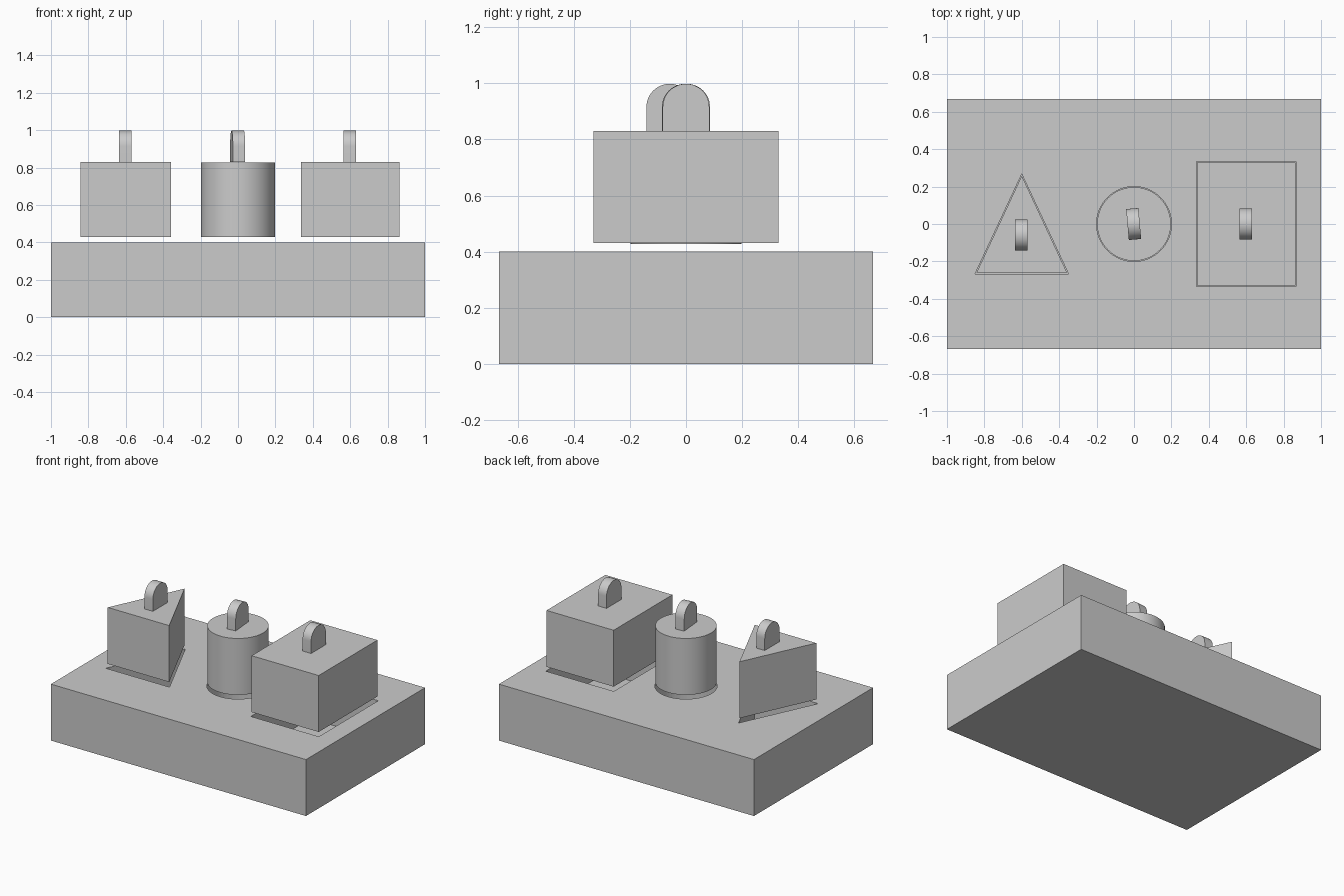
import bpy, bmesh
from math import cos, sin, pi, radians
from mathutils import Matrix

if "Cube" in bpy.data.objects:
    bpy.data.objects.remove(bpy.data.objects["Cube"])


def prism(name, pts, z0, z1):
    """Extrude a counter-clockwise xy outline from z0 to z1."""
    bm = bmesh.new()
    lo = [bm.verts.new((x, y, z0)) for x, y in pts]
    hi = [bm.verts.new((x, y, z1)) for x, y in pts]
    bm.faces.new(lo[::-1])
    bm.faces.new(hi)
    n = len(pts)
    for i in range(n):
        j = (i + 1) % n
        bm.faces.new((lo[i], lo[j], hi[j], hi[i]))
    me = bpy.data.meshes.new(name)
    bm.to_mesh(me)
    bm.free()
    ob = bpy.data.objects.new(name, me)
    bpy.context.collection.objects.link(ob)
    return ob


def smooth(ob):
    bpy.ops.object.select_all(action='DESELECT')
    ob.select_set(True)
    bpy.context.view_layer.objects.active = ob
    bpy.ops.object.shade_smooth_by_angle(angle=radians(30))


def rect(cx, hx, hy):
    return [(cx - hx, -hy), (cx + hx, -hy), (cx + hx, hy), (cx - hx, hy)]


def tri(cx, hx, hy):
    return [(cx - hx, -hy), (cx + hx, -hy), (cx, hy)]


def disc(cx, hx, hy):
    return [(cx + hx * cos(2 * pi * i / 64), hy * sin(2 * pi * i / 64)) for i in range(64)]


def handle(name, x, y, turn):
    """Round-topped grip: arch profile extruded across its thickness."""
    r, half, z0, zc = 0.083, 0.033, 0.83, 0.915
    arch = [(-r, z0), (r, z0)] + [(r * cos(pi * i / 24), zc + r * sin(pi * i / 24)) for i in range(25)]
    ob = prism(name, arch, -half, half)
    # profile axes (x, y, z) -> (y, z, x), then turn and place
    axes = Matrix(((0, 0, 1, 0), (1, 0, 0, 0), (0, 1, 0, 0), (0, 0, 0, 1)))
    ob.data.transform(Matrix.Translation((x, y, 0)) @ Matrix.Rotation(turn, 4, 'Z') @ axes)
    smooth(ob)


# Base board
base = prism("base_board", rect(0, 1.0, 0.667), 0, 0.4)

# name, outline, centre x, hole half sizes, block half sizes, bottom z, handle y, handle turn
PIECES = [
    ("triangle", tri, -0.6, (0.25, 0.267), (0.241, 0.258), 0.43, -0.058, 0),
    ("round", disc, 0.0, (0.2, 0.2), (0.197, 0.197), 0.428, 0.0, radians(5)),
    ("square", rect, 0.6, (0.267, 0.333), (0.263, 0.329), 0.43, 0.0, 0),
]
for name, outline, cx, hole, size, z0, hy, turn in PIECES:
    # Recess in the board
    cutter = prism(name + "_recess_cutter", outline(cx, *hole), 0.13, 0.5)
    cutter.hide_render = True
    cutter.hide_set(True)
    mod = base.modifiers.new(name + "_recess", 'BOOLEAN')
    mod.operation = 'DIFFERENCE'
    mod.solver = 'EXACT'
    mod.object = cutter
    # Block hovering over its recess, with grip
    smooth(prism(name + "_block", outline(cx, *size), z0, z0 + 0.4))
    handle(name + "_handle", cx - 0.002, hy, turn)
